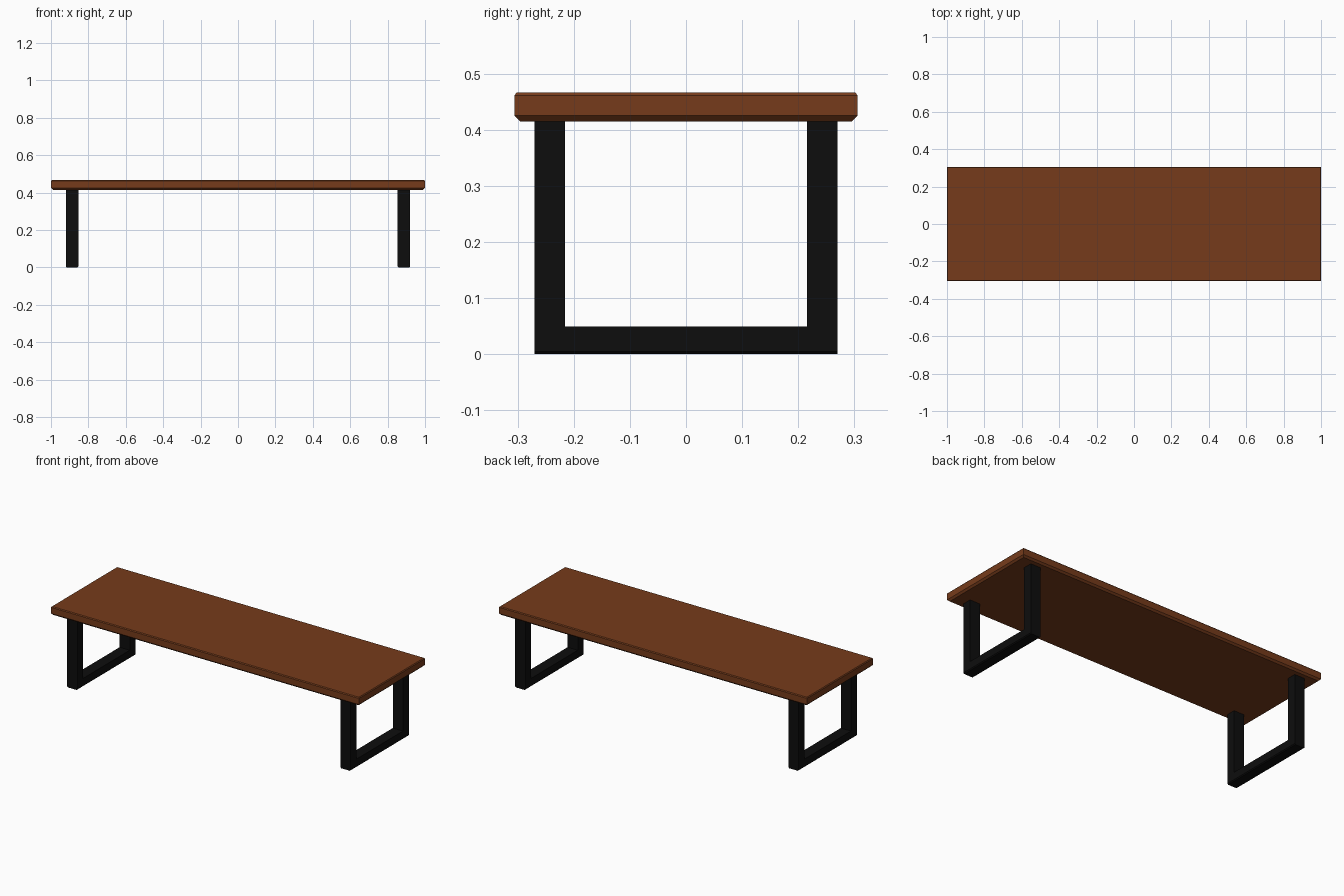
import bpy, bmesh

if "Cube" in bpy.data.objects:
    bpy.data.objects.remove(bpy.data.objects["Cube"])


def material(name, color):
    m = bpy.data.materials.new(name)
    m.diffuse_color = (*color, 1)
    m.use_nodes = True
    m.node_tree.nodes["Principled BSDF"].inputs["Base Color"].default_value = m.diffuse_color
    return m


def finish(bm, name, mat):
    bmesh.ops.recalc_face_normals(bm, faces=bm.faces)
    mesh = bpy.data.meshes.new(name)
    bm.to_mesh(mesh)
    bm.free()
    mesh.materials.append(mat)
    obj = bpy.data.objects.new(name, mesh)
    bpy.context.collection.objects.link(obj)
    return obj


wood = material("brown_wood", (0.18, 0.044, 0.011))
metal = material("black_metal", (0.004, 0.004, 0.004))

# Tabletop: rectangular slab, chamfered all round (wider chamfer underneath)
bm = bmesh.new()
rings = []
for inset, z in ((0.01, 0.415), (0, 0.425), (0, 0.461), (0.004, 0.466)):
    x, y = 1 - inset, 0.306 - inset
    rings.append([bm.verts.new((sx * x, sy * y, z))
                  for sx, sy in ((-1, -1), (1, -1), (1, 1), (-1, 1))])
for low, high in zip(rings, rings[1:]):
    for i in range(4):
        j = (i + 1) % 4
        bm.faces.new((low[i], low[j], high[j], high[i]))
bm.faces.new(rings[0])
bm.faces.new(rings[-1])
finish(bm, "tabletop", wood)

# Leg frames: U profile swept across the leg width, eased on the floor edges
profile = [(-0.27, 0), (0.27, 0), (0.27, 0.415), (0.216, 0.415),
           (0.216, 0.049), (-0.216, 0.049), (-0.216, 0.415), (-0.27, 0.415)]
for name, side in (("left_leg_frame", -1), ("right_leg_frame", 1)):
    bm = bmesh.new()
    face = bm.faces.new([bm.verts.new((side * 0.887 - 0.033, y, z)) for y, z in profile])
    moved = bmesh.ops.extrude_face_region(bm, geom=[face])["geom"]
    bmesh.ops.translate(bm, vec=(0.066, 0, 0),
                        verts=[g for g in moved if isinstance(g, bmesh.types.BMVert)])
    if not face.is_valid or not any(f is face for f in bm.faces):
        bm.faces.new([v for v in bm.verts][:8])
    floor_edges = [e for e in bm.edges
                   if all(v.co.z < 0.001 for v in e.verts)
                   and abs(e.verts[0].co.y - e.verts[1].co.y) > 0.1]
    bmesh.ops.recalc_face_normals(bm, faces=bm.faces)
    bmesh.ops.bevel(bm, geom=floor_edges, offset=0.005, segments=1, affect='EDGES')
    finish(bm, name, metal)
